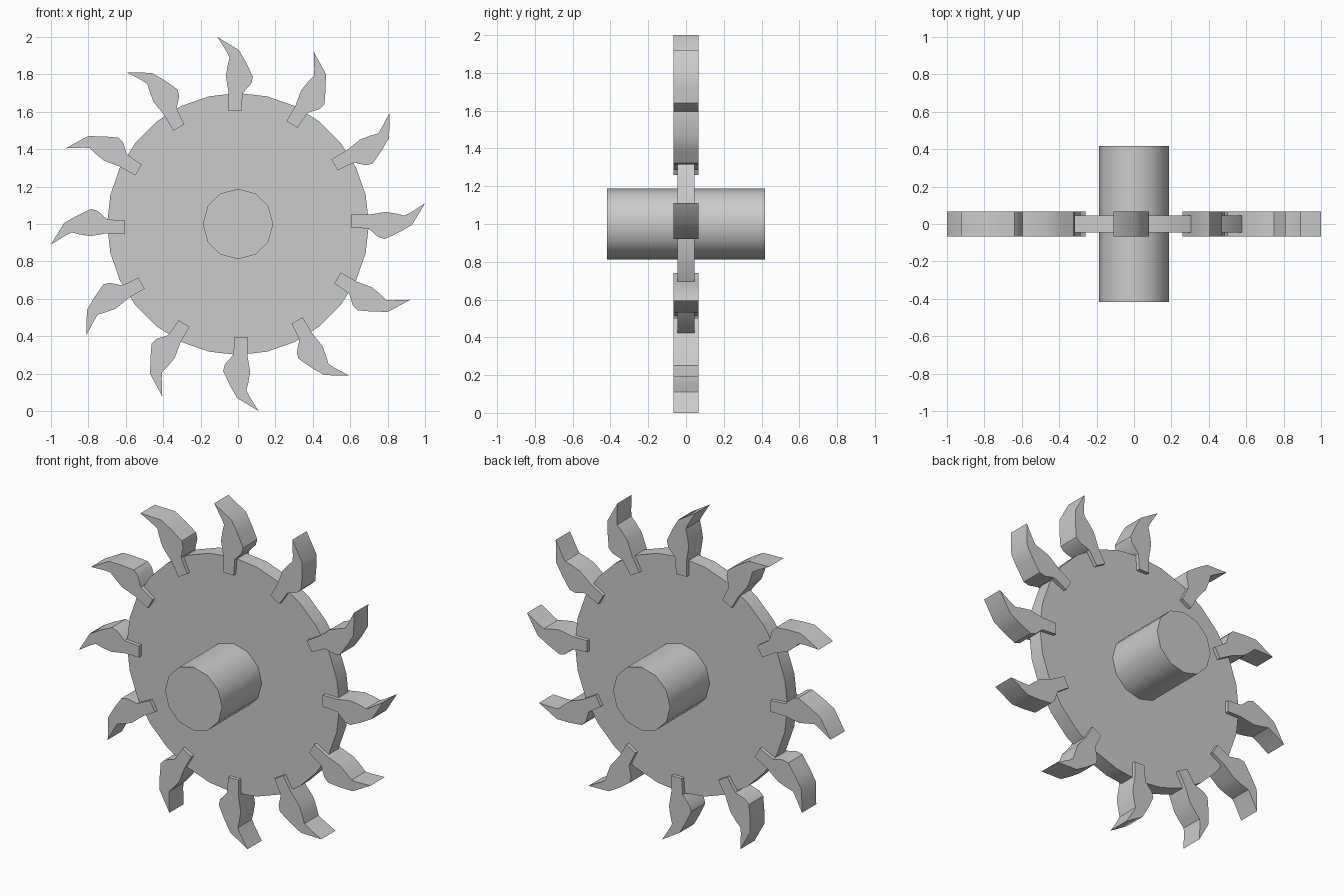
import bpy
import bmesh
from math import cos, sin, pi, radians
from mathutils import Matrix, Vector

cube = bpy.data.objects.get("Cube")
if cube:
    bpy.data.objects.remove(cube, do_unlink=True)

# One plain grey metal
metal = bpy.data.materials.new("grey metal")
metal.use_nodes = True
GREY = (0.6, 0.6, 0.6, 1)
metal.diffuse_color = GREY
metal.node_tree.nodes["Principled BSDF"].inputs["Base Color"].default_value = GREY

CENTRE = Vector((0, 0, 1))


def plate(name, outline, half_depth, turn=0):
    """Extrude an (x, z) outline along y, then turn it about the wheel axis."""
    bm = bmesh.new()
    face = bm.faces.new([bm.verts.new((x, -half_depth, z)) for x, z in outline])
    extruded = bmesh.ops.extrude_face_region(bm, geom=[face])
    moved = [v for v in extruded["geom"] if isinstance(v, bmesh.types.BMVert)]
    bmesh.ops.translate(bm, verts=moved, vec=(0, 2 * half_depth, 0))
    bmesh.ops.recalc_face_normals(bm, faces=bm.faces)
    bm.transform(Matrix.Translation(CENTRE) @ Matrix.Rotation(turn, 4, 'Y'))
    mesh = bpy.data.meshes.new(name)
    bm.to_mesh(mesh)
    bm.free()
    mesh.materials.append(metal)
    obj = bpy.data.objects.new(name, mesh)
    bpy.context.collection.objects.link(obj)
    bpy.ops.object.select_all(action='DESELECT')
    obj.select_set(True)
    bpy.context.view_layer.objects.active = obj
    bpy.ops.object.shade_smooth_by_angle(angle=radians(35))
    return obj


def circle(radius, sides):
    return [(radius * sin(2 * pi * i / sides), radius * cos(2 * pi * i / sides))
            for i in range(sides)]


# Wheel disc and axle
plate("disc", circle(0.7, 28), 0.045)
plate("axle", circle(0.188, 12), 0.418)

# Curved teeth, each with a straight shank let into the rim
tooth = [(-0.05, 0.605), (-0.05, 0.7), (-0.065, 0.79), (-0.055, 0.85),
         (-0.045, 0.89), (-0.06, 0.92), (-0.11, 1.0),
         (0.005, 0.93), (0.045, 0.86), (0.08, 0.785), (0.07, 0.75),
         (0.025, 0.7), (0.018, 0.605)]
for i in range(12):
    plate(f"tooth_{i + 1}", tooth, 0.067, i * pi / 6)
